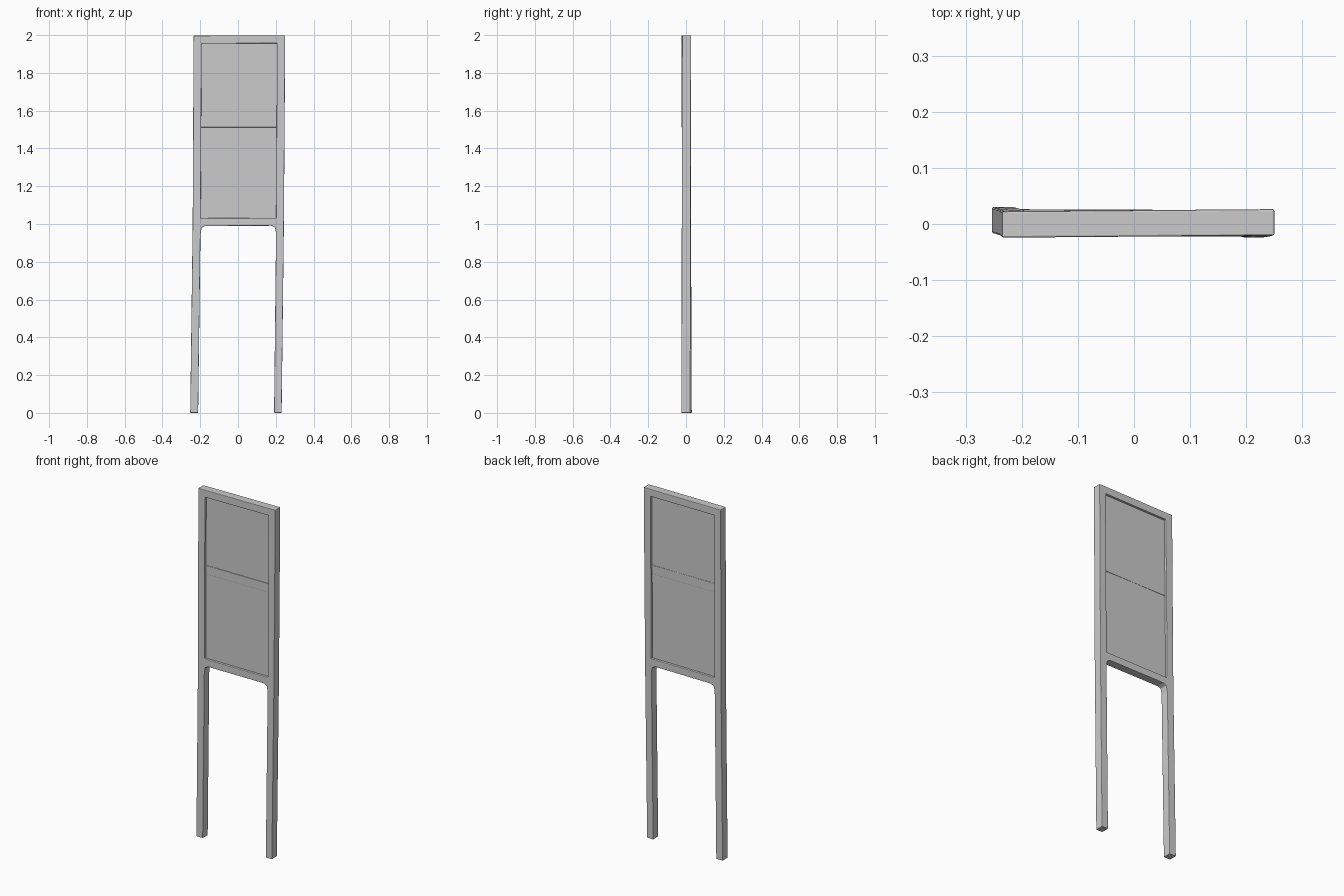
import bpy, bmesh

if "Cube" in bpy.data.objects:
    bpy.data.objects.remove(bpy.data.objects["Cube"])

# Slightly leaning, hand-set post positions: z -> outer left, inner left, inner right, outer right
LEAN = [(0.0, (-0.253, -0.211, 0.191, 0.231)),
        (1.0, (-0.240, -0.198, 0.202, 0.243)),
        (2.0, (-0.235, -0.192, 0.207, 0.250))]


def post_x(z):
    lo, hi = (LEAN[0], LEAN[1]) if z < 1 else (LEAN[1], LEAN[2])
    t = (z - lo[0]) / (hi[0] - lo[0])
    return [a + (b - a) * t for a, b in zip(lo[1], hi[1])]


def mid_y(x, z):
    u, v = (x + 0.25) / 0.5, z / 2
    left, right = 0.007 - 0.008 * v, -0.001 + 0.004 * v
    return left + (right - left) * u


def finish(bm, name, bevel):
    bmesh.ops.recalc_face_normals(bm, faces=bm.faces)
    mesh = bpy.data.meshes.new(name)
    bm.to_mesh(mesh)
    bm.free()
    obj = bpy.data.objects.new(name, mesh)
    bpy.context.collection.objects.link(obj)
    if bevel:
        mod = obj.modifiers.new("soft_edges", 'BEVEL')
        mod.width, mod.segments = bevel, 2
        mod.limit_method, mod.angle_limit = 'ANGLE', 0.7
    return obj


def thicken(bm, half):
    """Extrude the flat front faces into a solid that follows the lean."""
    front = list(bm.verts)
    res = bmesh.ops.extrude_face_region(bm, geom=list(bm.faces), use_keep_orig=True)
    back = [g for g in res["geom"] if isinstance(g, bmesh.types.BMVert)]
    for v in back:
        v.co.y = mid_y(v.co.x, v.co.z) + half
    for v in front:
        v.co.y = mid_y(v.co.x, v.co.z) - half


# Frame: two posts and two rails in one piece, with filleted lower corners
rows = [0.0, 0.95, 0.99, 1.031, 1.956, 1.998]
bm = bmesh.new()
grid = []
for z in rows:
    a, b, c, d = post_x(z)
    grid.append([bm.verts.new((x, 0, z + (0.004 * (x + 0.02) if z > 0.9 else 0)))
                 for x in (a, b, b + 0.025, c - 0.025, c, d)])
for r in range(5):
    for c in range(5):
        if c in (0, 4) or r in (2, 4):
            bm.faces.new((grid[r][c], grid[r][c + 1], grid[r + 1][c + 1], grid[r + 1][c]))
for corner, inner, s in ((1, 2, 1), (4, 3, -1)):
    x = grid[2][corner].co.x
    arc = bm.verts.new((x + s * 0.006, 0, 0.981))
    bm.faces.new((grid[1][corner], arc, grid[2][inner], grid[2][corner]))
bmesh.ops.delete(bm, geom=[v for v in bm.verts if not v.link_faces], context='VERTS')
thicken(bm, 0.0235)
finish(bm, "sign_frame", 0.003)


# Board parts span between the posts, tucked into the frame
def board(name, z0, z1, half, bevel):
    bm = bmesh.new()
    lo, hi = post_x(z0), post_x(z1)
    pts = ((lo[1] - 0.01, z0), (lo[2] + 0.01, z0), (hi[2] + 0.01, z1), (hi[1] - 0.01, z1))
    bm.faces.new([bm.verts.new((x, 0, z)) for x, z in pts])
    thicken(bm, half)
    return finish(bm, name, bevel)


board("sign_panel", 1.02, 1.966, 0.011, 0)
board("panel_band", 1.512, 1.562, 0.0135, 0.002)
